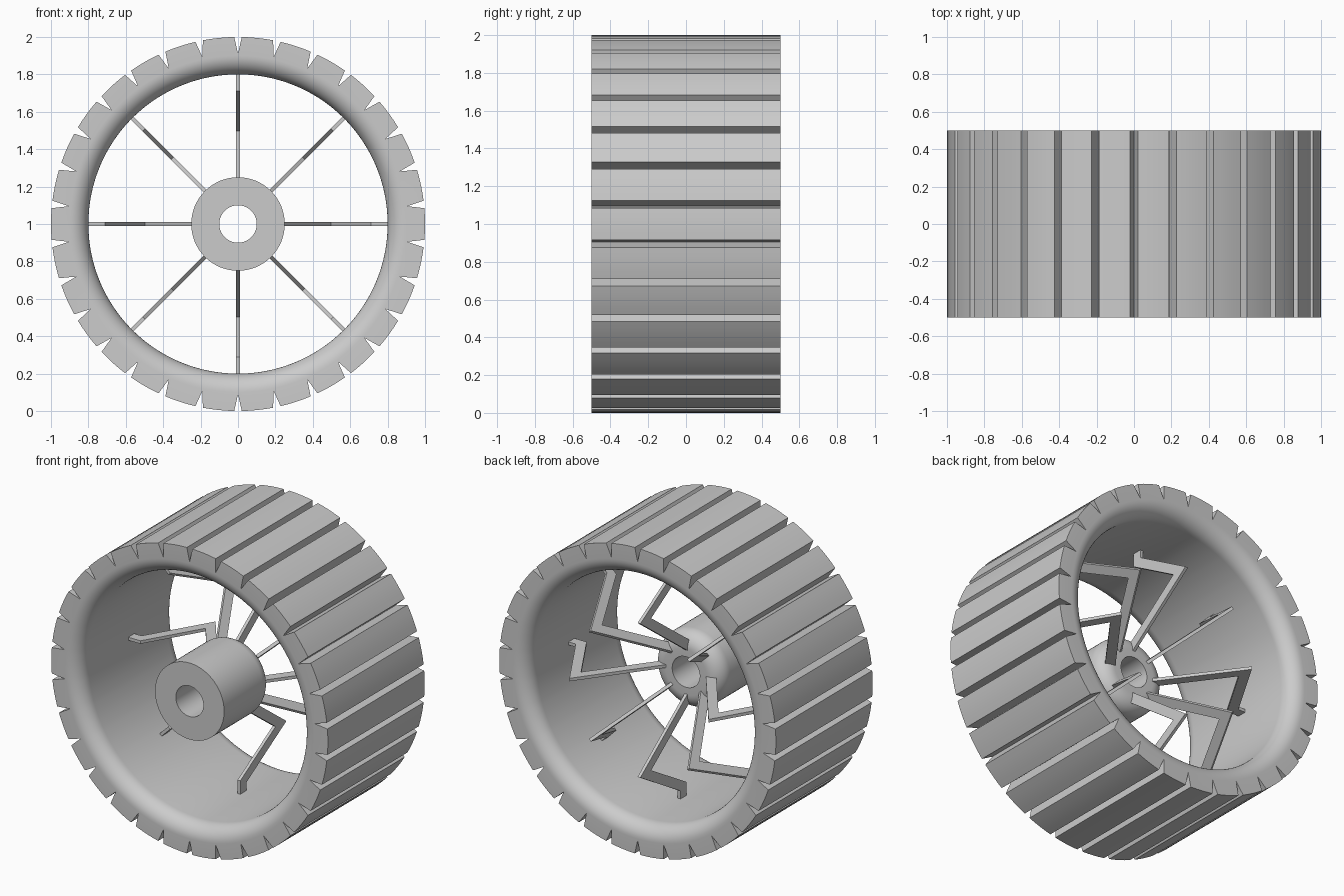
import bpy, bmesh, math
from mathutils import Vector

cube = bpy.data.objects.get("Cube")
if cube:
    bpy.data.objects.remove(cube, do_unlink=True)

grey = bpy.data.materials.new("plain grey")
grey.use_nodes = True
colour = (0.6, 0.6, 0.6, 1)
grey.diffuse_color = colour
grey.node_tree.nodes["Principled BSDF"].inputs["Base Color"].default_value = colour


def finish(bm, name, smooth):
    bmesh.ops.recalc_face_normals(bm, faces=bm.faces)
    mesh = bpy.data.meshes.new(name)
    bm.to_mesh(mesh)
    bm.free()
    mesh.materials.append(grey)
    obj = bpy.data.objects.new(name, mesh)
    bpy.context.collection.objects.link(obj)
    obj.location.z = 1
    if smooth:
        bpy.ops.object.select_all(action='DESELECT')
        obj.select_set(True)
        bpy.context.view_layer.objects.active = obj
        bpy.ops.object.shade_smooth_by_angle(angle=math.radians(30))
    return obj


def around(r, y, a):
    """Point at radius r and depth y, turned by angle a from the top."""
    return Vector((r * math.sin(a), y, r * math.cos(a)))


def fillet(r, y, size, start, steps=10):
    """Quarter arc of (radius, depth) points."""
    angles = [math.radians(start + 90 * i / steps) for i in range(steps + 1)]
    return [(r + size * math.cos(a), y + size * math.sin(a)) for a in angles]


def lathe(name, angles, section):
    """Closed ring whose cross-section may change with the step index."""
    bm = bmesh.new()
    loops = [[bm.verts.new(around(r, y, a)) for r, y in section(i)]
             for i, a in enumerate(angles)]
    n = len(loops[0])
    for i, loop in enumerate(loops):
        nxt = loops[(i + 1) % len(loops)]
        for j in range(n):
            k = (j + 1) % n
            bm.faces.new((loop[j], loop[k], nxt[k], nxt[j]))
    return finish(bm, name, True)


# Tyre: rounded bore, V grooves across the tread
GROOVES = 30
offsets = [0, 1.15, 3.6, 6, 8.4, 10.85]
tyre_angles = [math.radians(g * 360 / GROOVES + o) for g in range(GROOVES) for o in offsets]
bore = fillet(0.9, 0.4, 0.1, 90) + fillet(0.9, -0.4, 0.1, 180)


def tyre_section(i):
    outer = 0.91 if i % len(offsets) == 0 else 1.0
    return [(outer, -0.5), (outer, 0.5)] + bore


lathe("tyre", tyre_angles, tyre_section)

# Hub: tube with a rounded inner end
hub_section = [(0.1, 0), (0.1, -0.5), (0.25, -0.5)] + fillet(0.15, -0.1, 0.1, 0)
lathe("hub", [math.tau * i / 64 for i in range(64)], lambda i: hub_section)


# Spokes: thin bent strips, each lying in a plane through the axle
path = [Vector(p) for p in ((0.16, -0.03), (0.5, 0.43), (0.73, 0.04), (0.82, 0.04))]
WIDTH, THICK = 0.062, 0.02


def mitred_edges(points, half):
    """Left and right edges of a strip along the path."""
    sides = []
    for i, p in enumerate(points):
        d_in = (p - points[max(i - 1, 0)]) if i else points[1] - p
        d_out = (points[i + 1] - p) if i < len(points) - 1 else d_in
        n_in, n_out = (Vector((-d.y, d.x)).normalized() for d in (d_in, d_out))
        m = (n_in + n_out).normalized()
        m *= half / m.dot(n_in)
        sides.append((p + m, p - m))
    return sides


edges = mitred_edges(path, WIDTH / 2)
for s in range(8):
    a = math.tau * s / 8
    across = Vector((math.cos(a), 0, -math.sin(a))) * THICK / 2
    bm = bmesh.new()
    rings = []
    for left, right in edges:
        l, r = around(left.x, left.y, a), around(right.x, right.y, a)
        rings.append([bm.verts.new(v) for v in (l - across, l + across, r + across, r - across)])
    for low, high in zip(rings, rings[1:]):
        for j in range(4):
            k = (j + 1) % 4
            bm.faces.new((low[j], low[k], high[k], high[j]))
    bm.faces.new(rings[0])
    bm.faces.new(rings[-1])
    finish(bm, f"spoke_{s + 1}", False)
